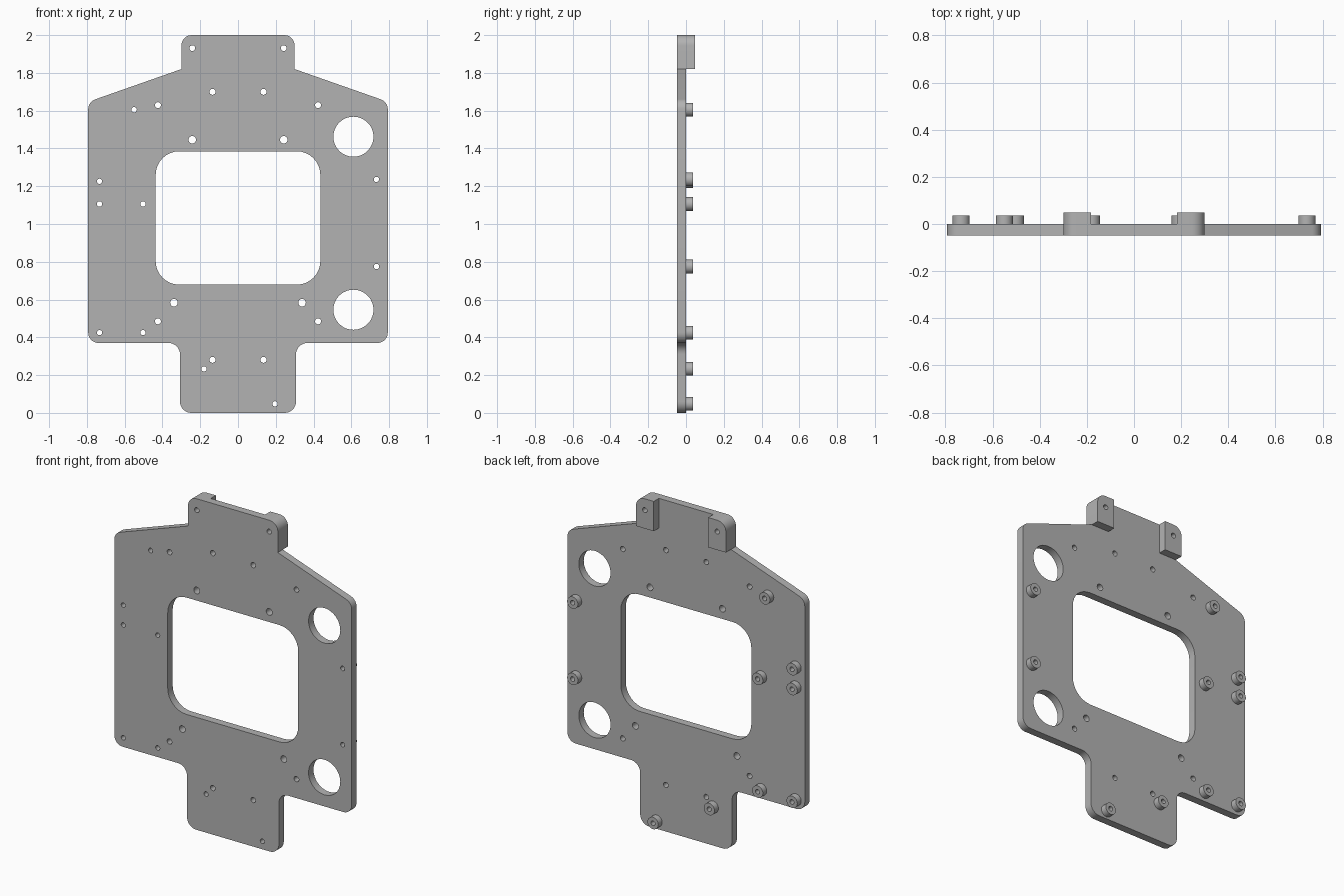
import bpy, bmesh, math
from mathutils import Vector

cube = bpy.data.objects.get("Cube")
if cube:
    bpy.data.objects.remove(cube, do_unlink=True)

grey = bpy.data.materials.new("plain_grey")
grey.use_nodes = True
colour = (0.45, 0.45, 0.45, 1)
grey.diffuse_color = colour
grey.node_tree.nodes["Principled BSDF"].inputs["Base Color"].default_value = colour

FRONT, BACK, BLOCK_BACK, POST_BACK = -0.048, -0.001, 0.048, 0.036


def rounded(corners, steps=8):
    """Outline through (x, z, radius) corners, each filleted by its radius."""
    points = []
    for i, (x, z, r) in enumerate(corners):
        p = Vector((x, z))
        if r == 0:
            points.append(p)
            continue
        a = (Vector(corners[i - 1][:2]) - p).normalized()
        b = (Vector(corners[(i + 1) % len(corners)][:2]) - p).normalized()
        half = a.angle(b) / 2
        centre = p + (a + b).normalized() * (r / math.sin(half))
        start = p + a * (r / math.tan(half)) - centre
        end = p + b * (r / math.tan(half)) - centre
        turn = math.atan2(start.x * end.y - start.y * end.x, start.dot(end))
        for k in range(steps + 1):
            t = turn * k / steps
            c, s = math.cos(t), math.sin(t)
            points.append(centre + Vector((start.x * c - start.y * s,
                                           start.x * s + start.y * c)))
    return points


def circle(x, z, r, n=24):
    return [Vector((x + r * math.cos(math.tau * k / n),
                    z + r * math.sin(math.tau * k / n))) for k in range(n)]


def slab(name, outlines, y0, y1):
    """Extrude an outline with holes between two depths."""
    curve = bpy.data.curves.new(name, 'CURVE')
    curve.dimensions = '2D'
    curve.fill_mode = 'BOTH'
    curve.extrude = (y1 - y0) / 2
    for outline in outlines:
        spline = curve.splines.new('POLY')
        spline.points.add(len(outline) - 1)
        for point, p in zip(spline.points, outline):
            point.co = (p.x, p.y, 0, 1)
        spline.use_cyclic_u = True
    obj = bpy.data.objects.new(name, curve)
    bpy.context.collection.objects.link(obj)
    bpy.ops.object.select_all(action='DESELECT')
    obj.select_set(True)
    bpy.context.view_layer.objects.active = obj
    obj.rotation_euler.x = math.pi / 2
    obj.location.y = (y0 + y1) / 2
    bpy.ops.object.convert(target='MESH')
    bpy.ops.object.transform_apply(location=True, rotation=True, scale=True)
    bm = bmesh.new()
    bm.from_mesh(obj.data)
    bmesh.ops.remove_doubles(bm, verts=bm.verts, dist=1e-5)
    bmesh.ops.recalc_face_normals(bm, faces=bm.faces)
    bm.to_mesh(obj.data)
    bm.free()
    obj.data.materials.clear()
    obj.data.materials.append(grey)
    bpy.ops.object.shade_smooth_by_angle(angle=math.radians(30))
    return obj


# Plate outline: right half, then mirrored
half = [(0.307, 0, 0.06), (0.307, 0.37, 0.06), (0.793, 0.37, 0.055),
        (0.793, 1.647, 0.055), (0.3, 1.82, 0), (0.3, 2, 0.055)]
outline = rounded(half + [(-x, z, r) for x, z, r in reversed(half)])
window = rounded([(-0.436, 0.679, 0.125), (0.436, 0.679, 0.125),
                  (0.436, 1.385, 0.125), (-0.436, 1.385, 0.125)])

# Holes in the plate: large ports, mirrored screw holes, post holes
holes = [circle(0.611, z, 0.106, 48) for z in (0.546, 1.462)]
mirrored = [(0.242, 1.931, 0.015), (0.135, 1.7, 0.016), (0.424, 1.629, 0.016),
            (0.242, 1.446, 0.02), (0.339, 0.583, 0.02), (0.424, 0.485, 0.016),
            (0.135, 0.281, 0.016)]
for x, z, r in mirrored:
    holes += [circle(x, z, r), circle(-x, z, r)]
posts = [(-0.55, 1.605), (-0.733, 1.226), (-0.733, 1.106), (-0.503, 1.106),
         (-0.733, 0.425), (-0.503, 0.425), (-0.18, 0.233), (0.196, 0.048),
         (0.733, 0.775), (0.733, 1.236)]
holes += [circle(x, z, 0.014) for x, z in posts]
slab("mounting_plate", [outline, window] + holes, FRONT, BACK)

# Hollow posts on the back
for i, (x, z) in enumerate(posts):
    slab(f"standoff_{i + 1}", [circle(x, z, 0.036, 32), circle(x, z, 0.014)],
         BACK, POST_BACK)

# Two blocks behind the top tab
for side, s in (("left", 1), ("right", -1)):
    shape = rounded([(s * 0.182, 1.82, 0), (s * 0.3, 1.82, 0),
                     (s * 0.3, 2, 0.055), (s * 0.182, 2, 0)])
    slab(f"{side}_top_block", [shape, circle(s * 0.242, 1.931, 0.015)],
         BACK, BLOCK_BACK)
